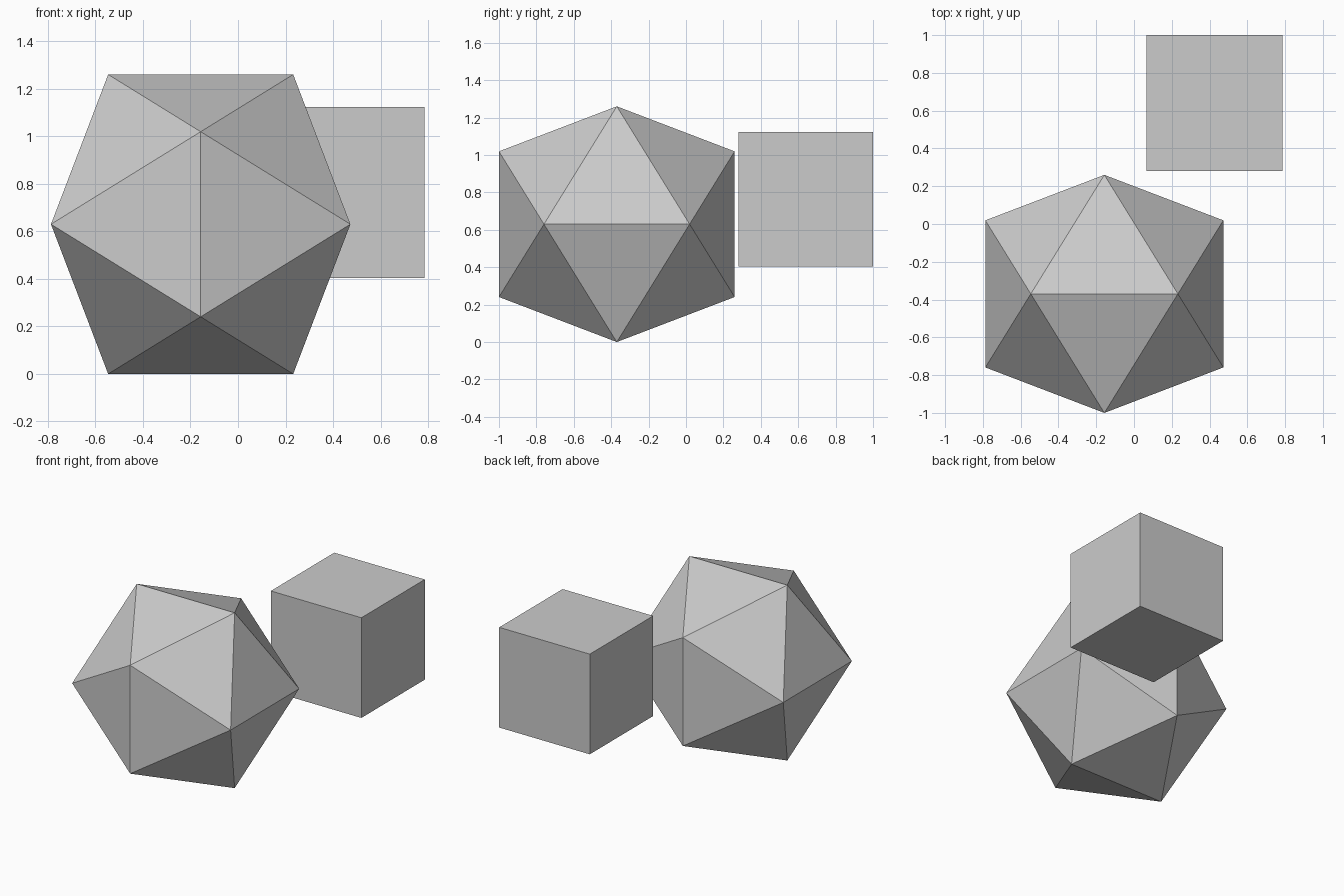
import bpy, bmesh
from mathutils import Vector

if "Cube" in bpy.data.objects:
    bpy.data.objects.remove(bpy.data.objects["Cube"])

# Icosahedron: hull of three golden rectangles, resting on an edge
HALF = 0.63
EDGE = HALF / ((1 + 5 ** 0.5) / 2)
bm = bmesh.new()
for s in (-1, 1):
    for t in (-1, 1):
        a, p = s * EDGE, t * HALF
        for co in ((a, 0, p), (0, p, a), (p, a, 0)):
            bm.verts.new(co)
bmesh.ops.convex_hull(bm, input=bm.verts[:])
bmesh.ops.recalc_face_normals(bm, faces=bm.faces[:])
mesh = bpy.data.meshes.new("icosahedron")
bm.to_mesh(mesh)
bm.free()
ico = bpy.data.objects.new("icosahedron", mesh)
ico.location = Vector((-0.157, -0.37, HALF))
bpy.context.collection.objects.link(ico)

# Floating cube behind it
bpy.ops.mesh.primitive_cube_add(size=0.72, location=(0.425, 0.64, 0.764))
bpy.context.object.name = "cube"
